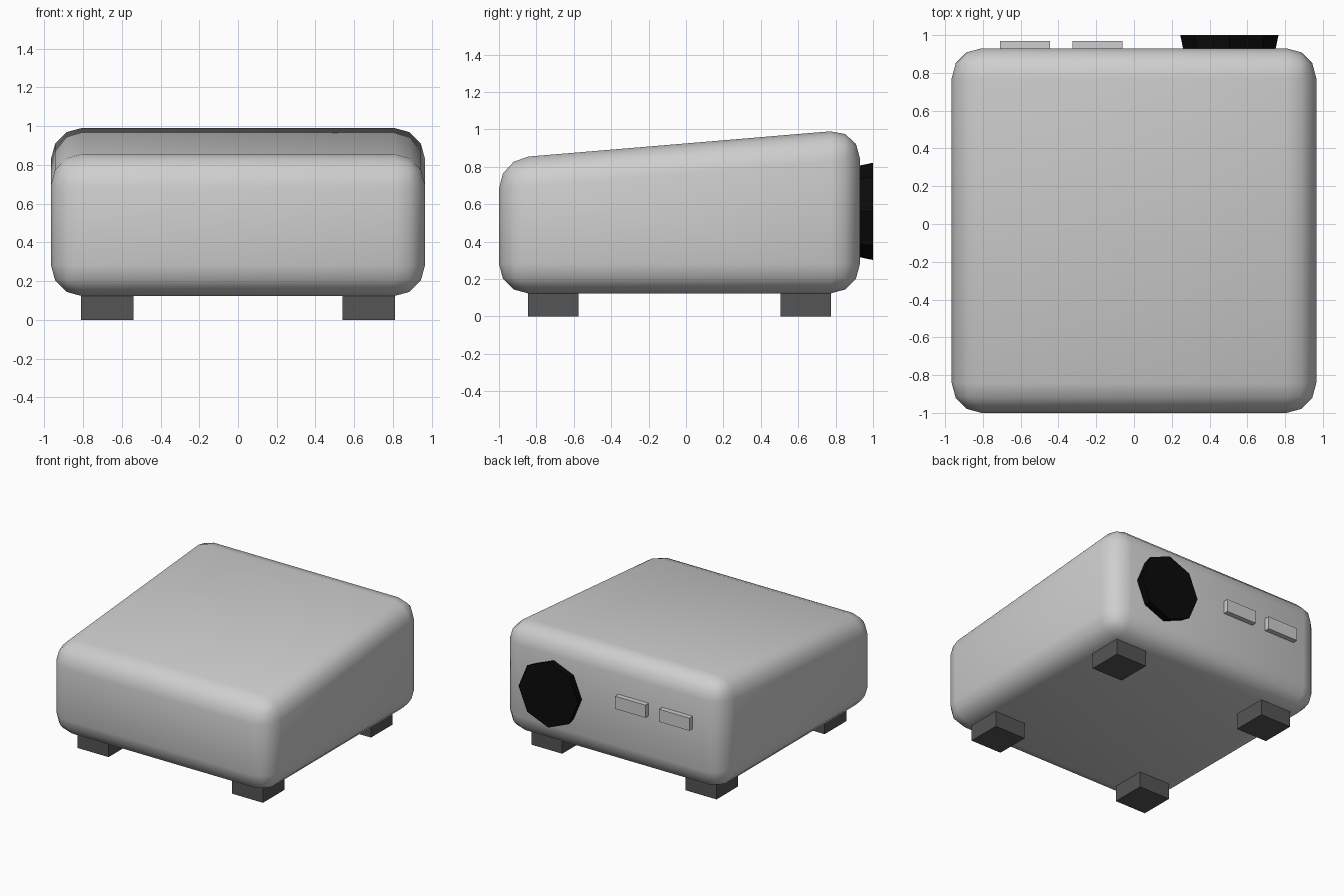
import bpy, bmesh, math
from mathutils import Matrix

if "Cube" in bpy.data.objects:
    bpy.data.objects.remove(bpy.data.objects["Cube"])


def material(name, v):
    m = bpy.data.materials.new(name)
    m.diffuse_color = (v, v, v, 1)
    m.use_nodes = True
    m.node_tree.nodes["Principled BSDF"].inputs["Base Color"].default_value = m.diffuse_color
    return m


light_grey = material("light grey", 0.62)
dark_grey = material("dark grey", 0.09)
black = material("black", 0.003)


def make(name, bm, mat):
    bmesh.ops.recalc_face_normals(bm, faces=bm.faces)
    mesh = bpy.data.meshes.new(name)
    bm.to_mesh(mesh)
    bm.free()
    mesh.materials.append(mat)
    ob = bpy.data.objects.new(name, mesh)
    bpy.context.collection.objects.link(ob)
    return ob


def box_bm(x0, x1, y0, y1, z0, z1):
    bm = bmesh.new()
    bmesh.ops.create_cube(bm, size=1)
    for v in bm.verts:
        v.co.x = x1 if v.co.x > 0 else x0
        v.co.y = y1 if v.co.y > 0 else y0
        v.co.z = z1 if v.co.z > 0 else z0
    return bm


# Housing: rounded box with a top rising towards the back
bm = box_bm(-0.965, 0.965, -1.0, 0.93, 0.123, 0.842)
for v in bm.verts:
    if v.co.y > 0 and v.co.z > 0.5:
        v.co.z = 1.003
bmesh.ops.bevel(bm, geom=bm.edges[:], offset=0.158, segments=3,
                profile=0.5, affect='EDGES', clamp_overlap=True)
for f in bm.faces:
    f.smooth = True
make("housing", bm, light_grey)

# Four block feet
for side, sx in (("left", -1), ("right", 1)):
    xs = sorted((0.54 * sx, 0.81 * sx))
    for end, y in (("front", -0.845), ("back", 0.505)):
        make(f"{end}_{side}_foot",
             box_bm(*xs, y, y + 0.27, 0, 0.135), dark_grey)

# Two thin ports on the back
for i, x in enumerate((-0.71, -0.325)):
    make(f"back_port_{i + 1}",
         box_bm(x, x + 0.265, 0.90, 0.97, 0.59, 0.69), light_grey)

# Flared eight-sided lens on the back
bm = bmesh.new()
bmesh.ops.create_cone(bm, cap_ends=True, segments=8, radius1=0.239,
                      radius2=0.26, depth=0.1)
bm.transform(Matrix.Translation((0.505, 0.95, 0.562))
             @ Matrix.Rotation(-math.pi / 2, 4, 'X'))
make("lens", bm, black)
